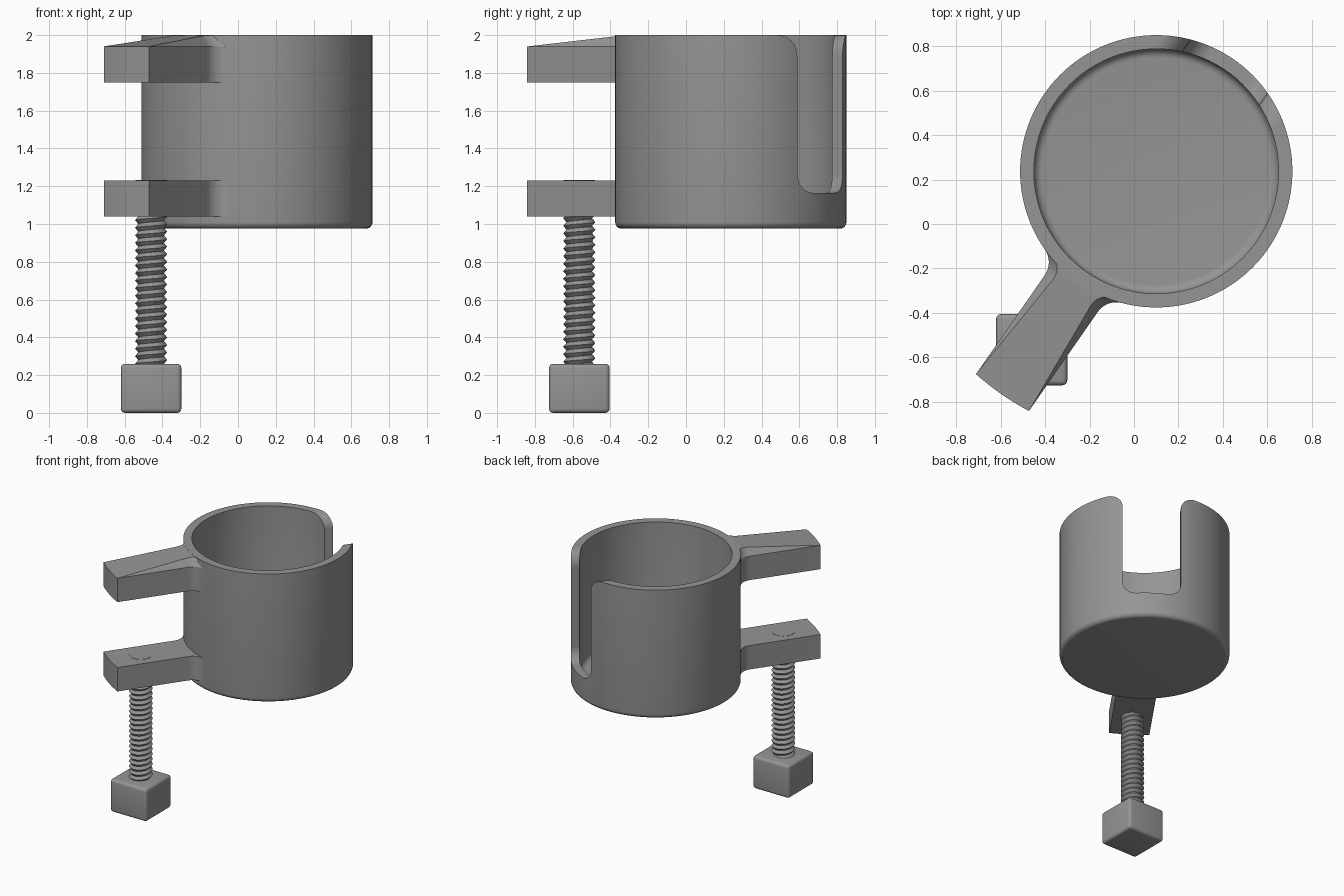
import bpy, bmesh, math
from mathutils import Vector

if "Cube" in bpy.data.objects:
    bpy.data.objects.remove(bpy.data.objects["Cube"])

CX, CY, R, RI = 0.10, 0.237, 0.612, 0.55     # cup axis, outer and inner radius
ARM = math.radians(-124.8)                   # direction of the clamp arms
U = Vector((math.cos(ARM), math.sin(ARM), 0))
V = Vector((-U.y, U.x, 0))                   # sideways to the arms
ZB, ZT = 0.975, 2.0

grey = bpy.data.materials.new("grey_plastic")
grey.diffuse_color = (0.3, 0.3, 0.3, 1)
grey.use_nodes = True
grey.node_tree.nodes["Principled BSDF"].inputs["Base Color"].default_value = grey.diffuse_color


def place(s, w, z):
    """Point at distance s along the arm direction, w sideways, height z."""
    return Vector((CX, CY, z)) + U * s + V * w


def finish(bm, name, angle=30):
    bmesh.ops.remove_doubles(bm, verts=bm.verts, dist=1e-5)
    bmesh.ops.recalc_face_normals(bm, faces=bm.faces)
    me = bpy.data.meshes.new(name)
    bm.to_mesh(me)
    bm.free()
    ob = bpy.data.objects.new(name, me)
    bpy.context.collection.objects.link(ob)
    me.materials.append(grey)
    smooth(ob, angle)
    return ob


def smooth(ob, angle=30):
    bpy.ops.object.select_all(action='DESELECT')
    bpy.context.view_layer.objects.active = ob
    ob.select_set(True)
    bpy.ops.object.shade_smooth_by_angle(angle=math.radians(angle))


def prism(name, pts, offset):
    """Solid made by sweeping a flat outline by an offset."""
    bm = bmesh.new()
    a = [bm.verts.new(p) for p in pts]
    b = [bm.verts.new(p + offset) for p in pts]
    bm.faces.new(a)
    bm.faces.new(b[::-1])
    for i in range(len(a)):
        j = (i + 1) % len(a)
        bm.faces.new((a[i], a[j], b[j], b[i]))
    return finish(bm, name)


def arc(cx, cy, r, a0, a1, n=8):
    return [(cx + r * math.cos(math.radians(a0 + (a1 - a0) * i / n)),
             cy + r * math.sin(math.radians(a0 + (a1 - a0) * i / n))) for i in range(n + 1)]


# Cup: lathed wall and floor with rounded lower edges
floor = 1.04
profile = ([(0, ZB)] + arc(R - 0.035, ZB + 0.035, 0.035, -90, 0, 6) + [(R, ZT), (RI, ZT)]
           + arc(RI - 0.04, floor + 0.04, 0.04, 0, -90, 6) + [(0, floor)])
bm = bmesh.new()
vs = [bm.verts.new((CX + r, CY, z)) for r, z in profile]
es = [bm.edges.new(p) for p in zip(vs, vs[1:])]
bmesh.ops.spin(bm, geom=vs + es, cent=(CX, CY, 0), axis=(0, 0, 1),
               angle=math.tau, steps=128, use_duplicate=False)
cup = finish(bm, "cup")

# Slot opposite the arms, rounded at its foot and flared at the rim
H, F, SB = 0.21, 0.11, 1.165
half = arc(H - 0.1, SB + 0.1, 0.1, -90, 0) + arc(H + F, ZT - F, F, 180, 90) + [(H + F, ZT + 0.1)]
outline = half + [(-w, z) for w, z in reversed(half)]
cutter = prism("slot_cutter", [place(-0.3, w, z) for w, z in outline], U * -0.6)
cutter.hide_render = True
mod = cup.modifiers.new("slot", 'BOOLEAN')
mod.operation, mod.object, mod.solver = 'DIFFERENCE', cutter, 'EXACT'
bpy.context.view_layer.objects.active = cup
bpy.ops.object.select_all(action='DESELECT')
cup.select_set(True)
bpy.ops.object.modifier_apply(modifier="slot")
bpy.data.objects.remove(cutter)
smooth(cup)

# Clamp arms: bars blended into the cup, with a curved outer end
W, FR, END = 0.145, 0.10, 1.22
fs = math.sqrt((R + FR) ** 2 - (W + FR) ** 2)            # blend centre
blend = math.degrees(math.atan2(fs, W + FR))
flare = [(s, w) for w, s in arc(W + FR, fs, FR, 180 + blend, 180)]
tip = math.degrees(math.asin(W / END))
side = [(0.565, 0.19)] + flare
outline = side + arc(0, 0, END, tip, -tip) + [(s, -w) for s, w in reversed(side)]
for name, z in (("lower_arm", 1.04), ("upper_arm", 1.75)):
    prism(name, [place(s, w, z) for s, w in outline], Vector((0, 0, 0.19)))

# Sloping rib on the upper arm, rising to the rim and narrowing as it goes
bm = bmesh.new()
rows = []
tip_s = math.sqrt(END ** 2 - W ** 2)
for s, w in [(0.57, 0.2)] + flare[1:] + [(tip_s, W)]:
    k = min(1, (tip_s - s) / (tip_s - 0.62))
    t, z = w - 0.045 * k, 1.94 + 0.059 * k
    rows.append([bm.verts.new(place(s, *p)) for p in
                 ((-w, 1.9399), (-t, z), (t, z), (w, 1.9399))])
for a, b in zip(rows, rows[1:]):
    for i in range(4):
        j = (i + 1) % 4
        bm.faces.new((a[i], a[j], b[j], b[i]))
bm.faces.new(rows[0])
finish(bm, "upper_arm_rib", 15)

# Screw thread: one helical strip of root and crest points
SX, SY, PITCH, N = -0.46, -0.565, 0.04, 32
bm = bmesh.new()
root, crest = [], []
for i in range(int(N * (1.12 - 0.22) / PITCH)):
    a, z = math.tau * i / N, 0.22 + PITCH * i / N
    for strip, r, dz in ((root, 0.068, 0), (crest, 0.085, PITCH / 2)):
        strip.append(bm.verts.new((SX + r * math.cos(a), SY + r * math.sin(a), z + dz)))
for i in range(len(root) - 1):
    bm.faces.new((root[i], root[i + 1], crest[i + 1], crest[i]))
    if i + N + 1 < len(root):
        bm.faces.new((crest[i], crest[i + 1], root[i + N + 1], root[i + N]))
finish(bm, "screw_thread")

# Screw end, level with the top of the lower arm
bpy.ops.mesh.primitive_cylinder_add(vertices=32, radius=0.083, depth=0.15,
                                    location=(SX, SY, 1.157))
ob = bpy.context.object
ob.name = "screw_end"
ob.data.materials.append(grey)
smooth(ob)

# Square knob with rounded edges
bpy.ops.mesh.primitive_cube_add(size=1, location=(SX, SY, 0.13))
ob = bpy.context.object
ob.name = "knob"
ob.scale = (0.32, 0.32, 0.26)
bpy.ops.object.transform_apply(location=False, rotation=False, scale=True)
ob.data.materials.append(grey)
mod = ob.modifiers.new("round", 'BEVEL')
mod.width, mod.segments = 0.022, 4
bpy.ops.object.modifier_apply(modifier="round")
smooth(ob)
